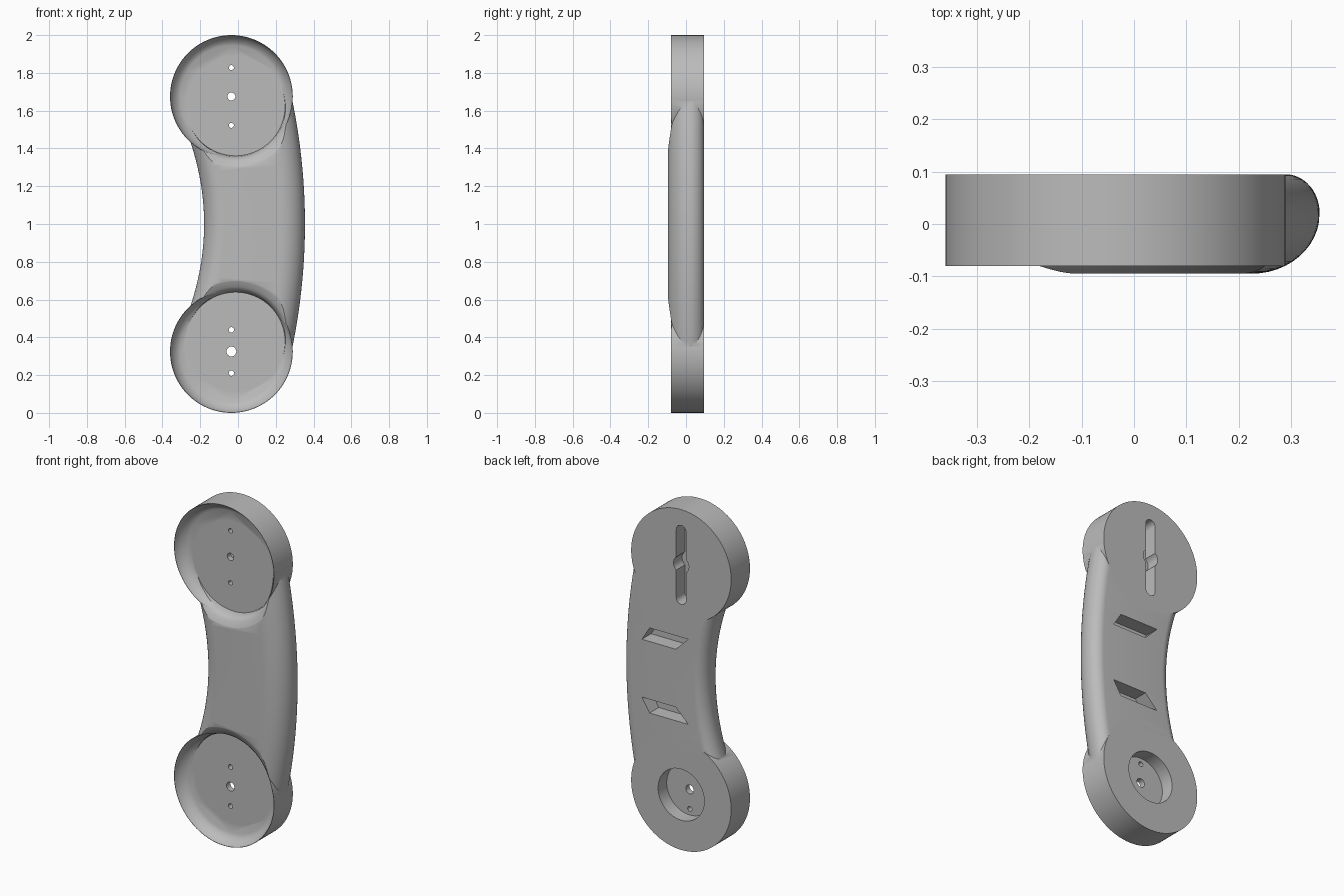
import bpy, bmesh, math
from mathutils import Vector

if "Cube" in bpy.data.objects:
    bpy.data.objects.remove(bpy.data.objects["Cube"])

BACK, RIM, FLOOR, FLOOR_BACK = 0.095, -0.08, -0.02, 0.015
CUP_X, CUP_R = -0.035, 0.325
TOP_Z, LOW_Z = 1.675, 0.325

grey = bpy.data.materials.new("matte grey")
grey.use_nodes = True
COLOUR = (0.5, 0.5, 0.5, 1)
grey.diffuse_color = COLOUR
grey.node_tree.nodes["Principled BSDF"].inputs["Base Color"].default_value = COLOUR


def loft(name, rings):
    """Closed solid skinned through equally sized rings of points."""
    bm = bmesh.new()
    loops = [[bm.verts.new(p) for p in ring] for ring in rings]
    n = len(loops[0])
    for a, b in zip(loops, loops[1:]):
        for i in range(n):
            j = (i + 1) % n
            bm.faces.new((a[i], a[j], b[j], b[i]))
    bm.faces.new(loops[0])
    bm.faces.new(loops[-1])
    bmesh.ops.recalc_face_normals(bm, faces=bm.faces)
    mesh = bpy.data.meshes.new(name)
    bm.to_mesh(mesh)
    bm.free()
    mesh.materials.append(grey)
    obj = bpy.data.objects.new(name, mesh)
    bpy.context.collection.objects.link(obj)
    return obj


def turned(name, x, z, profile, sides=96):
    """Round solid about a y axis; profile holds (radius, y) pairs."""
    turns = [2 * math.pi * i / sides for i in range(sides)]
    return loft(name, [[(x + r * math.cos(t), y, z + r * math.sin(t)) for t in turns]
                       for r, y in profile])


def prism(name, outline, y0, y1):
    return loft(name, [[(x, y, z) for x, z in outline] for y in (y0, y1)])


def combine(target, other, operation):
    mod = target.modifiers.new(operation.title(), 'BOOLEAN')
    mod.object, mod.operation, mod.solver = other, operation, 'EXACT'
    bpy.context.view_layer.objects.active = target
    bpy.ops.object.modifier_apply(modifier=mod.name)
    bpy.data.objects.remove(other)


# Curved grip: rounded long sides, flat back and front
def grip_ring(z):
    d = z - 1
    left, right = -0.18 - d * d / 2.6, 0.355 - d * d / 6.4
    mid, ring, steps = 0.02, [], 12
    corners = ((right, 1, 0.065, BACK), (left, -1, 0.065, BACK),
               (left, -1, 0.11, -0.095), (right, 1, 0.13, -0.095))
    for k, (edge, side, width, y) in enumerate(corners):
        arc = []
        for i in range(steps + 1):
            t = math.pi / 2 * i / steps
            arc.append((edge - side * width * (1 - math.cos(t)),
                        mid + (y - mid) * math.sin(t), z))
        if k % 2:
            arc.reverse()
        ring += arc[:-1] if k % 2 else arc[1:]
    return ring


handset = loft("handset", [grip_ring(LOW_Z + (TOP_Z - LOW_Z) * i / 48) for i in range(49)])

# Round end cups
for z in (TOP_Z, LOW_Z):
    combine(handset, turned("end_cup", CUP_X, z, [(CUP_R, RIM), (CUP_R, BACK)]), 'UNION')

# Hollow bowls, each with a second dish blending into the grip
for z, toward in ((TOP_Z, -1), (LOW_Z, 1)):
    bowl = [(0.27, FLOOR), (0.29, -0.031), (0.307, -0.047), (0.318, -0.064),
            (0.323, RIM), (0.332, -0.1), (0.332, -0.2)]
    combine(handset, turned("bowl_cutter", CUP_X, z, bowl), 'DIFFERENCE')
    dish = [(0.262, FLOOR), (0.266, -0.045), (0.275, -0.067), (0.29, RIM),
            (0.32, -0.094), (0.335, -0.1)]
    combine(handset, turned("dish_cutter", CUP_X + 0.022, z + toward * 0.052, dish),
            'DIFFERENCE')

# Round pocket in the back of the lower cup
combine(handset, turned("pocket_cutter", CUP_X, LOW_Z, [(0.15, FLOOR_BACK), (0.15, 0.2)]),
        'DIFFERENCE')

# Long keyhole slot in the back of the upper cup
slot = []
for end, start in ((1, 0), (-1, math.pi)):
    for i in range(13):
        t = start + math.pi * i / 12
        slot.append((CUP_X + 0.032 * math.cos(t),
                     TOP_Z + end * 0.2 + 0.032 * math.sin(t)))
combine(handset, prism("slot_cutter", slot, FLOOR_BACK, 0.2), 'DIFFERENCE')
combine(handset, turned("slot_eye_cutter", CUP_X, TOP_Z, [(0.05, FLOOR_BACK), (0.05, 0.2)], 32),
        'DIFFERENCE')

# Slanted hanging slots in the back of the grip, mirrored about mid height
for s in (1, -1):
    shape = [(0.17, 1 + s * 0.25), (-0.08, 1 + s * 0.25),
             (0.0, 1 + s * 0.17), (0.22, 1 + s * 0.17)]
    combine(handset, prism("hanging_slot_cutter", shape, 0.01, 0.2), 'DIFFERENCE')

# Screw holes through the cup floors
for z, gap, big, small in ((TOP_Z, 0.153, 0.021, 0.013), (LOW_Z, 0.115, 0.026, 0.014)):
    for dz, r in ((0, big), (gap, small), (-gap, small)):
        combine(handset, turned("hole_cutter", CUP_X, z + dz, [(r, -0.15), (r, 0.2)], 24),
                'DIFFERENCE')

bpy.ops.object.select_all(action='DESELECT')
handset.select_set(True)
bpy.context.view_layer.objects.active = handset
bpy.ops.object.shade_smooth_by_angle(angle=math.radians(30))
